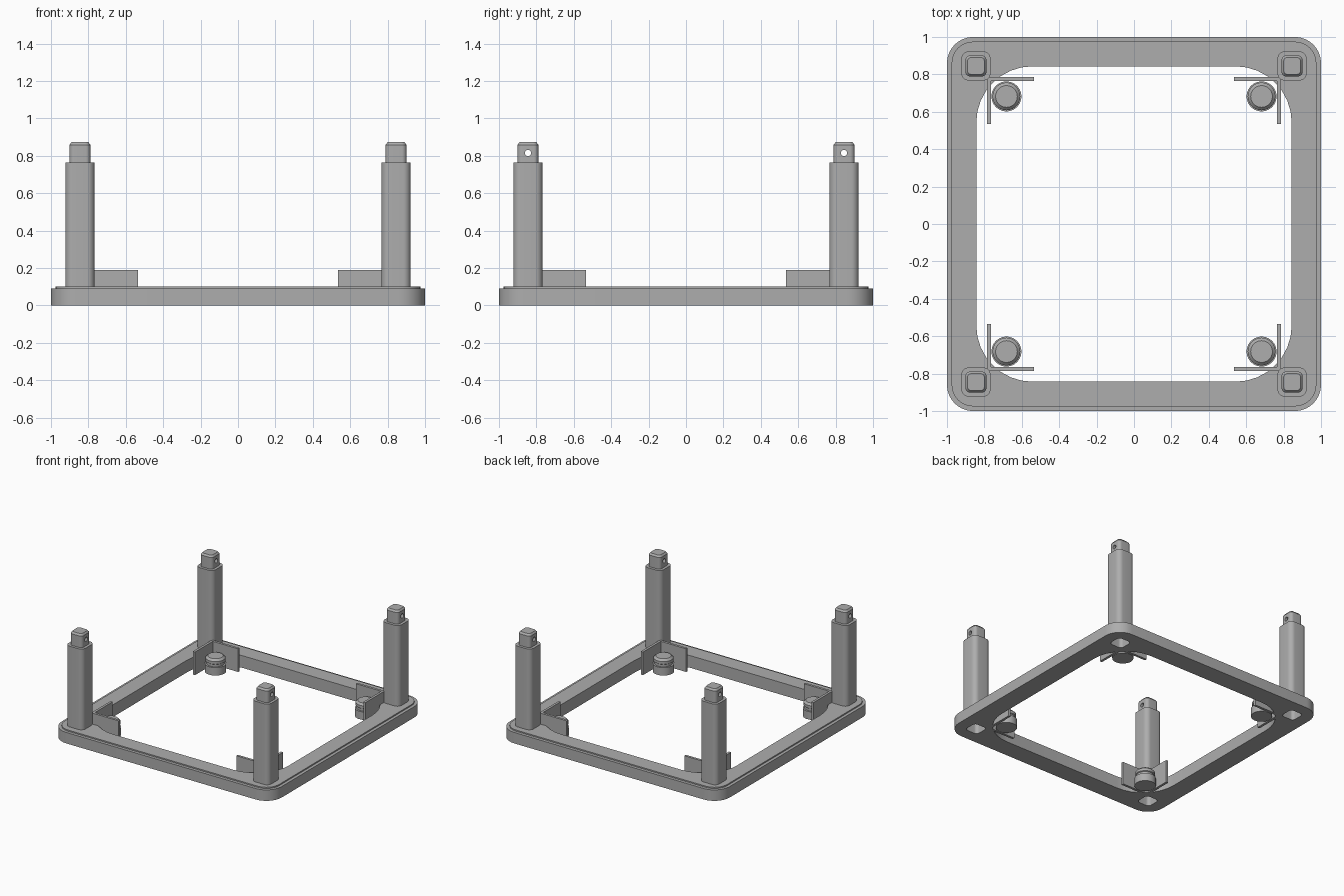
import bpy, bmesh, math

if "Cube" in bpy.data.objects:
    bpy.data.objects.remove(bpy.data.objects["Cube"])

GREY = (0.42, 0.42, 0.42, 1)
mat = bpy.data.materials.new("plain_grey")
mat.use_nodes = True
mat.diffuse_color = GREY
mat.node_tree.nodes["Principled BSDF"].inputs["Base Color"].default_value = GREY


def rounded_square(half, radius, z, cx=0, cy=0, steps=8):
    """Points round a square with rounded corners."""
    pts = []
    for corner in range(4):
        base = math.radians(45 + 90 * corner)
        ox = math.copysign(half - radius, math.cos(base))
        oy = math.copysign(half - radius, math.sin(base))
        for i in range(steps + 1):
            a = math.radians(90 * (corner + i / steps))
            pts.append((cx + ox + radius * math.cos(a), cy + oy + radius * math.sin(a), z))
    return pts


def circle(radius, z, cx, cy, steps=40):
    return [(cx + radius * math.cos(math.tau * i / steps),
             cy + radius * math.sin(math.tau * i / steps), z) for i in range(steps)]


def loft(name, rings, closed=False):
    """Skin a stack of rings; cap the ends or join last to first."""
    bm = bmesh.new()
    loops = [[bm.verts.new(p) for p in ring] for ring in rings]
    n = len(loops[0])
    pairs = list(zip(loops, loops[1:]))
    if closed:
        pairs.append((loops[-1], loops[0]))
    else:
        bm.faces.new(loops[0])
        bm.faces.new(loops[-1])
    for a, b in pairs:
        for i in range(n):
            j = (i + 1) % n
            bm.faces.new((a[i], a[j], b[j], b[i]))
    bmesh.ops.recalc_face_normals(bm, faces=bm.faces)
    mesh = bpy.data.meshes.new(name)
    bm.to_mesh(mesh)
    bm.free()
    obj = bpy.data.objects.new(name, mesh)
    obj.data.materials.append(mat)
    bpy.context.collection.objects.link(obj)
    return obj


def activate(obj):
    bpy.ops.object.select_all(action='DESELECT')
    obj.select_set(True)
    bpy.context.view_layer.objects.active = obj


def cut(obj, cutter):
    cutter.hide_render = True
    mod = obj.modifiers.new("cut", 'BOOLEAN')
    mod.operation = 'DIFFERENCE'
    mod.solver = 'EXACT'
    mod.object = cutter
    activate(obj)
    bpy.ops.object.modifier_apply(modifier=mod.name)


def smooth(obj):
    activate(obj)
    bpy.ops.object.shade_smooth_by_angle(angle=math.radians(30))


# Base frame with a small step round its top edge
frame = loft("base_frame", [
    rounded_square(1, 0.14, 0), rounded_square(1, 0.14, 0.09),
    rounded_square(0.975, 0.115, 0.09), rounded_square(0.975, 0.115, 0.1),
    rounded_square(0.843, 0.3, 0.1), rounded_square(0.843, 0.3, 0)], closed=True)

LEG, POST = 0.845, 0.682
for sx, sy, where in ((1, -1, "front_left"), (-1, -1, "front_right"),
                      (1, 1, "back_left"), (-1, 1, "back_right")):
    lx, ly = sx * LEG, sy * LEG

    # Leg with a narrower chamfered plug on top
    leg = loft("leg_" + where, [
        rounded_square(h, r, z, lx, ly) for h, r, z in (
            (0.078, 0.04, 0.1), (0.078, 0.04, 0.763), (0.056, 0.025, 0.763),
            (0.056, 0.025, 0.858), (0.045, 0.02, 0.873))])

    # Socket below the leg, pin hole across the plug
    socket = loft("socket_cutter", [rounded_square(0.058, 0.026, z, lx, ly)
                                    for z in (-0.05, 0.13)])
    hole = loft("pin_cutter", [[(x, ly + p[0], 0.815 + p[1]) for p in circle(0.017, 0, 0, 0, 20)]
                               for x in (lx - 0.1, lx + 0.1)])
    cut(frame, socket)
    cut(leg, socket)
    cut(leg, hole)
    for helper in (socket, hole):
        bpy.data.objects.remove(helper)
    smooth(leg)

    # Corner bracket, L-shaped in plan
    o, i, e = 0.785, 0.765, 0.535
    plan = [(o, o), (e, o), (e, i), (i, i), (i, e), (o, e)]
    loft("bracket_" + where, [[(sx * x, sy * y, z) for x, y in plan] for z in (0, 0.19)])

    # Foot post with a groove and a chamfered cap
    post = loft("post_" + where, [
        circle(r, z, sx * POST, sy * POST) for r, z in (
            (0.08, 0), (0.08, 0.065), (0.067, 0.065), (0.067, 0.085),
            (0.074, 0.09), (0.074, 0.112), (0.058, 0.128))])
    smooth(post)

smooth(frame)
